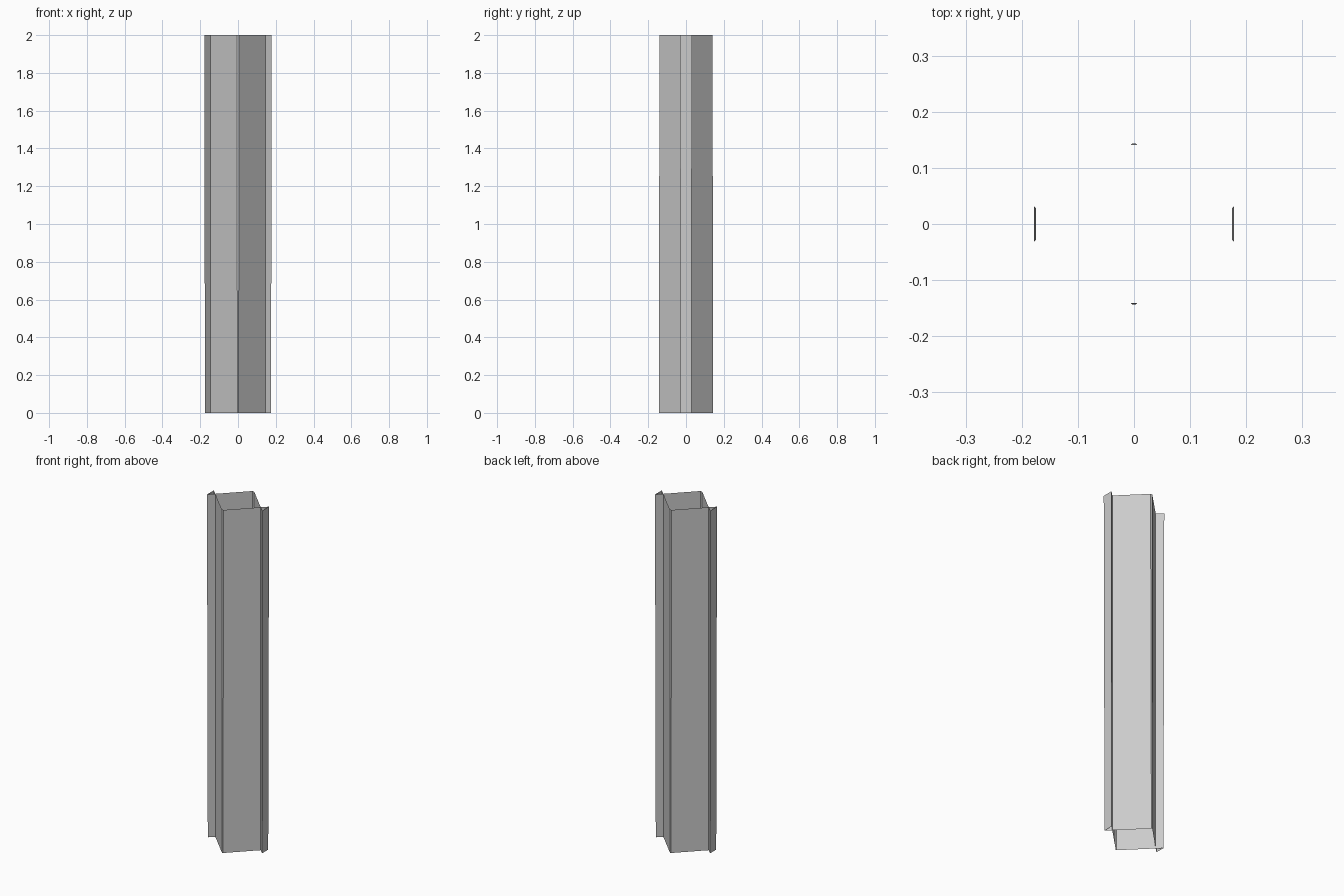
import bpy

if "Cube" in bpy.data.objects:
    bpy.data.objects.remove(bpy.data.objects["Cube"])

HEIGHT = 2.0
CROSS = 0.1465  # x where the sheet walls meet

grey = bpy.data.materials.new("plain grey")
grey.diffuse_color = (0.6, 0.6, 0.6, 1)
grey.use_nodes = True
grey.node_tree.nodes["Principled BSDF"].inputs["Base Color"].default_value = grey.diffuse_color


def open_tube(name, bottom, top):
    """Uncapped sheet tube between two counter-clockwise outlines."""
    n = len(bottom)
    verts = [(x, y, 0) for x, y in bottom] + [(x, y, HEIGHT) for x, y in top]
    faces = [(i, (i + 1) % n, n + (i + 1) % n, n + i) for i in range(n)]
    mesh = bpy.data.meshes.new(name)
    mesh.from_pydata(verts, [], faces)
    mesh.materials.append(grey)
    obj = bpy.data.objects.new(name, mesh)
    bpy.context.collection.objects.link(obj)


def diamond(flat):
    """Diamond outline whose front and back corners are cut to a narrow flat."""
    y = CROSS - flat
    return [(CROSS, 0), (flat, y), (-flat, y), (-CROSS, 0), (-flat, -y), (flat, -y)]


def wedge(side, reach):
    """Triangular outline that continues the diamond walls past their corner."""
    x = CROSS + reach
    return [(side * CROSS, 0), (side * x, -side * reach), (side * x, side * reach)]


# Main hollow column, its corner flats widening slightly towards the top
open_tube("column_walls", diamond(0.003), diamond(0.006))

# Side flanges, flaring slightly towards the top
for name, side in (("left_flange", -1), ("right_flange", 1)):
    open_tube(name, wedge(side, 0.0285), wedge(side, 0.0315))
